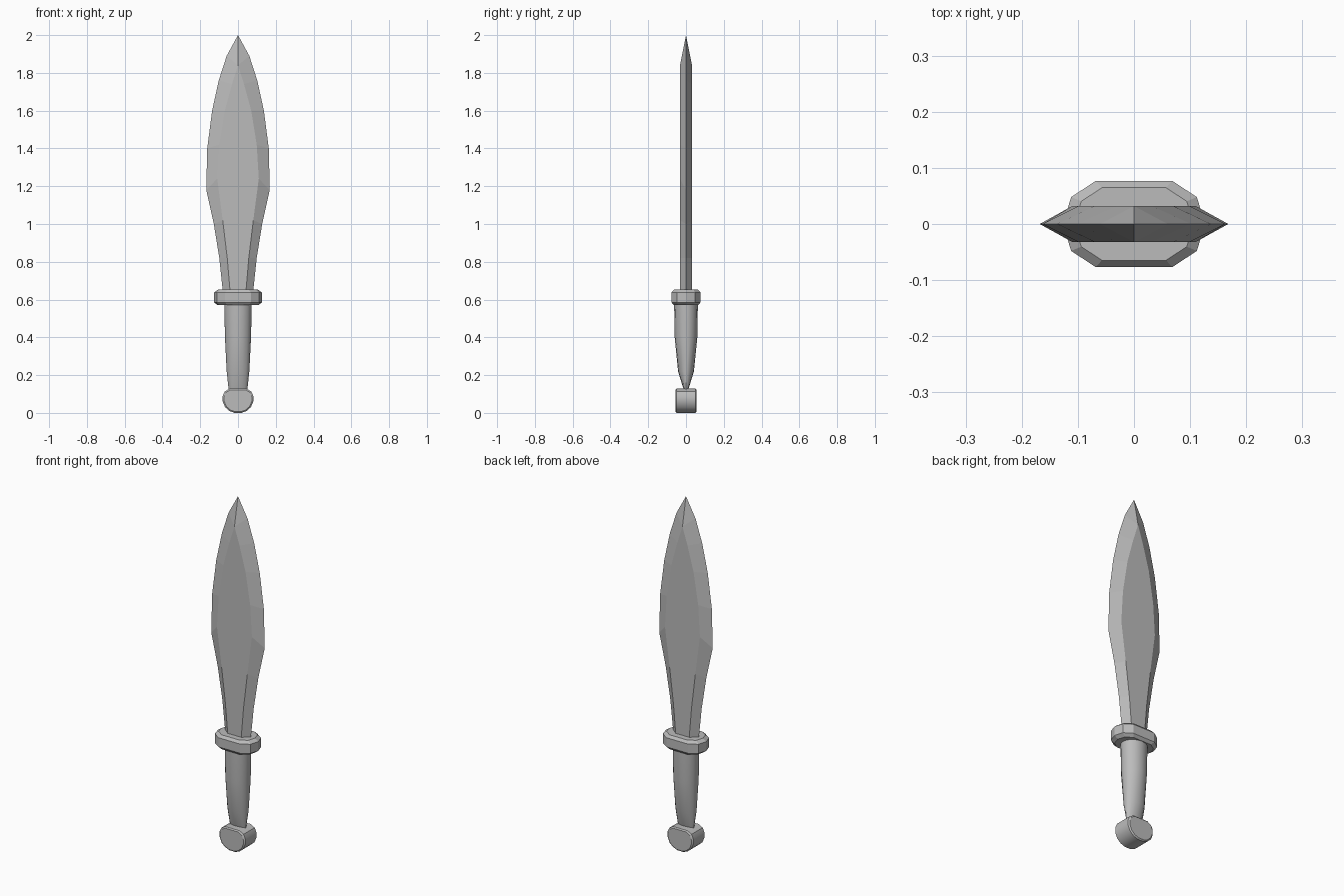
import bpy
import bmesh
import math
from mathutils import Vector

cube = bpy.data.objects.get("Cube")
if cube:
    bpy.data.objects.remove(cube)

# Single steel colour
steel = bpy.data.materials.new("steel_grey")
steel.use_nodes = True
grey = (0.5, 0.5, 0.5, 1)
steel.diffuse_color = grey
steel.node_tree.nodes["Principled BSDF"].inputs["Base Color"].default_value = grey


def loft(name, rings, smooth_angle=None):
    """Skin a list of equal-length point rings and cap both ends."""
    bm = bmesh.new()
    loops = [[bm.verts.new(p) for p in ring] for ring in rings]
    for a, b in zip(loops, loops[1:]):
        for i in range(len(a)):
            j = (i + 1) % len(a)
            bm.faces.new((a[i], a[j], b[j], b[i]))
    bm.faces.new(loops[0][::-1])
    bm.faces.new(loops[-1])
    bmesh.ops.remove_doubles(bm, verts=bm.verts, dist=0.0005)
    bmesh.ops.dissolve_degenerate(bm, edges=bm.edges, dist=0.0001)
    bmesh.ops.recalc_face_normals(bm, faces=bm.faces)
    mesh = bpy.data.meshes.new(name)
    bm.to_mesh(mesh)
    bm.free()
    mesh.materials.append(steel)
    obj = bpy.data.objects.new(name, mesh)
    bpy.context.collection.objects.link(obj)
    if smooth_angle:
        bpy.ops.object.select_all(action='DESELECT')
        obj.select_set(True)
        bpy.context.view_layer.objects.active = obj
        bpy.ops.object.shade_smooth_by_angle(angle=math.radians(smooth_angle))
    return obj


# Leaf blade: edge height, edge half width, flat height, flat half width, half thickness
stations = [
    (0.62, 0.078, 0.62, 0.040, 0.032),
    (0.82, 0.099, 0.82, 0.057, 0.032),
    (1.00, 0.128, 1.02, 0.081, 0.032),
    (1.18, 0.168, 1.24, 0.110, 0.032),
    (1.40, 0.163, 1.42, 0.099, 0.032),
    (1.60, 0.137, 1.60, 0.070, 0.032),
    (1.76, 0.102, 1.74, 0.032, 0.032),
    (1.89, 0.060, 1.84, 0.0, 0.032),
    (2.00, 0.0, 2.00, 0.0, 0.0),
]
loft("blade", [
    [(-w, 0, z), (-f, -t, zf), (f, -t, zf), (w, 0, z), (f, t, zf), (-f, t, zf)]
    for z, w, zf, f, t in stations])

# Guard: faceted collar with chamfered rims
quarter = [(0.127, 0), (0.112, 0.048), (0.068, 0.077)]
right_half = quarter + [(-x, y) for x, y in quarter[::-1]]
outline = right_half + [(x, -y) for x, y in right_half[-2:0:-1]]
loft("guard", [
    [(x * s, y * s, z) for x, y in outline]
    for z, s in [(0.57, 0.84), (0.585, 1), (0.637, 1), (0.652, 0.84)]])

# Grip: oval handle that pinches to a thin wedge at the pommel
SIDES = 16
circle = [(math.cos(2 * math.pi * i / SIDES), math.sin(2 * math.pi * i / SIDES))
          for i in range(SIDES)]
loft("grip", [
    [(c * rx, s * ry, z) for c, s in circle]
    for z, rx, ry in [(0.11, 0.048, 0.008), (0.22, 0.060, 0.042),
                      (0.40, 0.069, 0.060), (0.59, 0.073, 0.063)]], 40)

# Pommel: rounded disc facing front and back, with softened rims
side = [(0.045, 0.128), (0.070, 0.114), (0.081, 0.090), (0.081, 0.060),
        (0.068, 0.030), (0.045, 0.010), (0.018, 0.0)]
profile = side + [(-x, z) for x, z in side[::-1]]
centre = Vector((0, 0.065))
loft("pommel", [
    [(x * s, y, centre.y + (z - centre.y) * s) for x, z in profile]
    for y, s in [(-0.056, 0.9), (-0.050, 1), (0.050, 1), (0.056, 0.9)]], 35)
